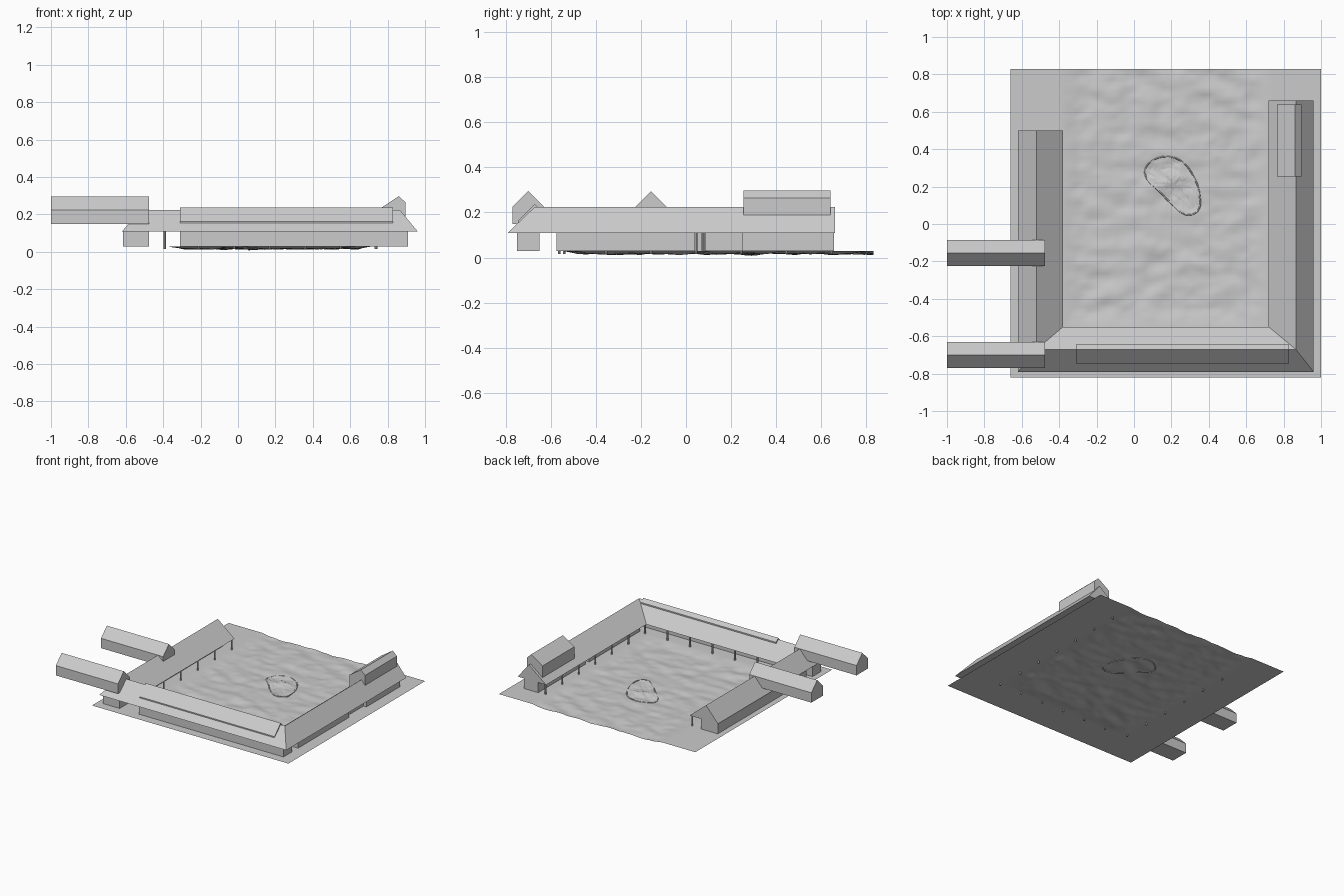
import bpy, bmesh, math
from mathutils import Vector, noise

cube = bpy.data.objects.get("Cube")
if cube:
    bpy.data.objects.remove(cube)

grey = bpy.data.materials.new("plain_grey")
grey.use_nodes = True
COLOUR = (0.6, 0.6, 0.6, 1)
grey.diffuse_color = COLOUR
grey.node_tree.nodes["Principled BSDF"].inputs["Base Color"].default_value = COLOUR

BASE, EAVE, RIDGE = 0.03, 0.11, 0.225


def finish(name, bm, smooth=False, recalc=True):
    if recalc:
        bmesh.ops.recalc_face_normals(bm, faces=bm.faces)
    mesh = bpy.data.meshes.new(name)
    bm.to_mesh(mesh)
    bm.free()
    mesh.materials.append(grey)
    for p in mesh.polygons:
        p.use_smooth = smooth
    obj = bpy.data.objects.new(name, mesh)
    bpy.context.collection.objects.link(obj)
    return obj


def loft(name, rings):
    """Closed solid through matching rings of points."""
    bm = bmesh.new()
    rows = [[bm.verts.new(p) for p in ring] for ring in rings]
    n = len(rows[0])
    for a, b in zip(rows, rows[1:]):
        for i in range(n):
            j = (i + 1) % n
            bm.faces.new((a[i], a[j], b[j], b[i]))
    bm.faces.new(rows[0])
    bm.faces.new(rows[-1])
    return finish(name, bm)


def prism(name, profile, start, end, axis):
    """Extrude a (side, z) profile along x or y."""
    if axis == "x":
        return loft(name, [[(t, s, z) for s, z in profile] for t in (start, end)])
    return loft(name, [[(s, t, z) for s, z in profile] for t in (start, end)])


def box(name, x0, x1, y0, y1, z0=BASE, z1=EAVE):
    return prism(name, [(x0, z0), (x1, z0), (x1, z1), (x0, z1)], y0, y1, "y")


# Uneven courtyard inside a flat plot
def ground_z(x, y):
    inset = min(x + 0.38, 0.72 - x, y + 0.55)
    blend = max(0, min(1, inset / 0.09))
    bumps = noise.noise(Vector((x * 7, y * 12, 3)))
    bumps += 0.4 * noise.noise(Vector((x * 18, y * 26, 8)))
    return BASE + blend * (-0.011 + 0.011 * max(-1, min(1, bumps)))


bm = bmesh.new()
bmesh.ops.create_grid(bm, x_segments=83, y_segments=83, size=0.5)
for v in bm.verts:
    v.co.x = 0.17 + v.co.x * 1.66
    v.co.y = 0.005 + v.co.y * 1.65
    v.co.z = ground_z(v.co.x, v.co.y)
finish("ground", bm, smooth=True, recalc=False)

# Pond with a thin kerb
shore = [(.06, .29), (.10, .34), (.18, .36), (.26, .33), (.32, .25), (.35, .16),
         (.34, .07), (.28, .05), (.21, .10), (.12, .19), (.07, .24)]
curve = bpy.data.curves.new("pond_kerb", "CURVE")
curve.dimensions = "3D"
curve.bevel_depth = 0.004
curve.bevel_resolution = 1
curve.resolution_u = 6
spline = curve.splines.new("BEZIER")
spline.bezier_points.add(len(shore) - 1)
for point, (x, y) in zip(spline.bezier_points, shore):
    point.co = (x, y, ground_z(x, y))
    point.handle_left_type = point.handle_right_type = "AUTO"
spline.use_cyclic_u = True
curve.materials.append(grey)
bpy.context.collection.objects.link(bpy.data.objects.new("pond_kerb", curve))

# Rippled pond surface, built as rings shrinking toward the middle
bm = bmesh.new()
centre = Vector((0.21, 0.205))
rings = []
for k in range(1, 9):
    ring = []
    for i, p in enumerate(shore):
        q = Vector(shore[(i + 1) % len(shore)])
        for t in range(4):
            x, y = centre.lerp(Vector(p).lerp(q, t / 4), k / 8)
            ripple = 0.003 * noise.noise(Vector((x * 60, y * 60, 1)))
            ring.append(bm.verts.new((x, y, ground_z(x, y) + 0.003 + ripple)))
    rings.append(ring)
n = len(rings[0])
bm.faces.new(rings[0])
for a, b in zip(rings, rings[1:]):
    for i in range(n):
        bm.faces.new((a[i], a[(i + 1) % n], b[(i + 1) % n], b[i]))
finish("pond", bm)

# U-shaped pitched roof with mitred corners: outer eave, ridge, inner eave
left, front, right = (-.62, -.52, -.38), (-.79, -.67, -.55), (.96, .865, .72)
heights = (EAVE, RIDGE, EAVE)
stations = [(left, (0.5,) * 3), (left, front), (right, front), (right, (0.66,) * 3)]
loft("main_roof", [list(zip(xs, ys, heights)) for xs, ys in stations])

# Raised cover along the front ridge
prism("front_ridge_cover",
      [(-.645, .212), (-.67, .237), (-.745, .162), (-.745, .152), (-.67, .222), (-.645, .202)],
      -0.31, 0.83, "x")

# Raised gabled lofts reaching out over the left wing
for name, y in (("front_loft", -0.70), ("middle_loft", -0.155)):
    prism(name, [(y - .07, .15), (y + .07, .15), (y + .07, .225), (y, .295), (y - .07, .225)],
          -1.0, -0.475, "x")

# Long dormer on the right wing
prism("right_dormer",
      [(.765, .14), (.765, .235), (.86, .298), (.895, .265), (.895, .187)], 0.255, 0.64, "y")

# Walls of the three wings
box("gate_house", -.615, -.475, -.75, -.65)
box("front_wing_walls", -.31, .91, -.75, -.65)
box("left_wing_walls", -.615, -.475, -.575, .495)
box("right_wing_front_walls", .79, .91, -.575, .04)
box("right_wing_middle_walls", .79, .885, .085, .25)
box("right_wing_back_walls", .79, .91, .25, .655)


# Posts carrying the courtyard eaves
def post(name, x, y, r=0.006):
    ring = [(x + r * math.cos(a), y + r * math.sin(a))
            for a in (math.tau * i / 8 for i in range(8))]
    loft(name, [[(px, py, z) for px, py in ring] for z in (0.015, EAVE + 0.004)])


for i in range(6):
    post("left_post", -.392, .485 - .205 * i)
    post("front_post", -.21 + .19 * i, -.562)
    post("right_post", .735, .645 - .2 * i)
